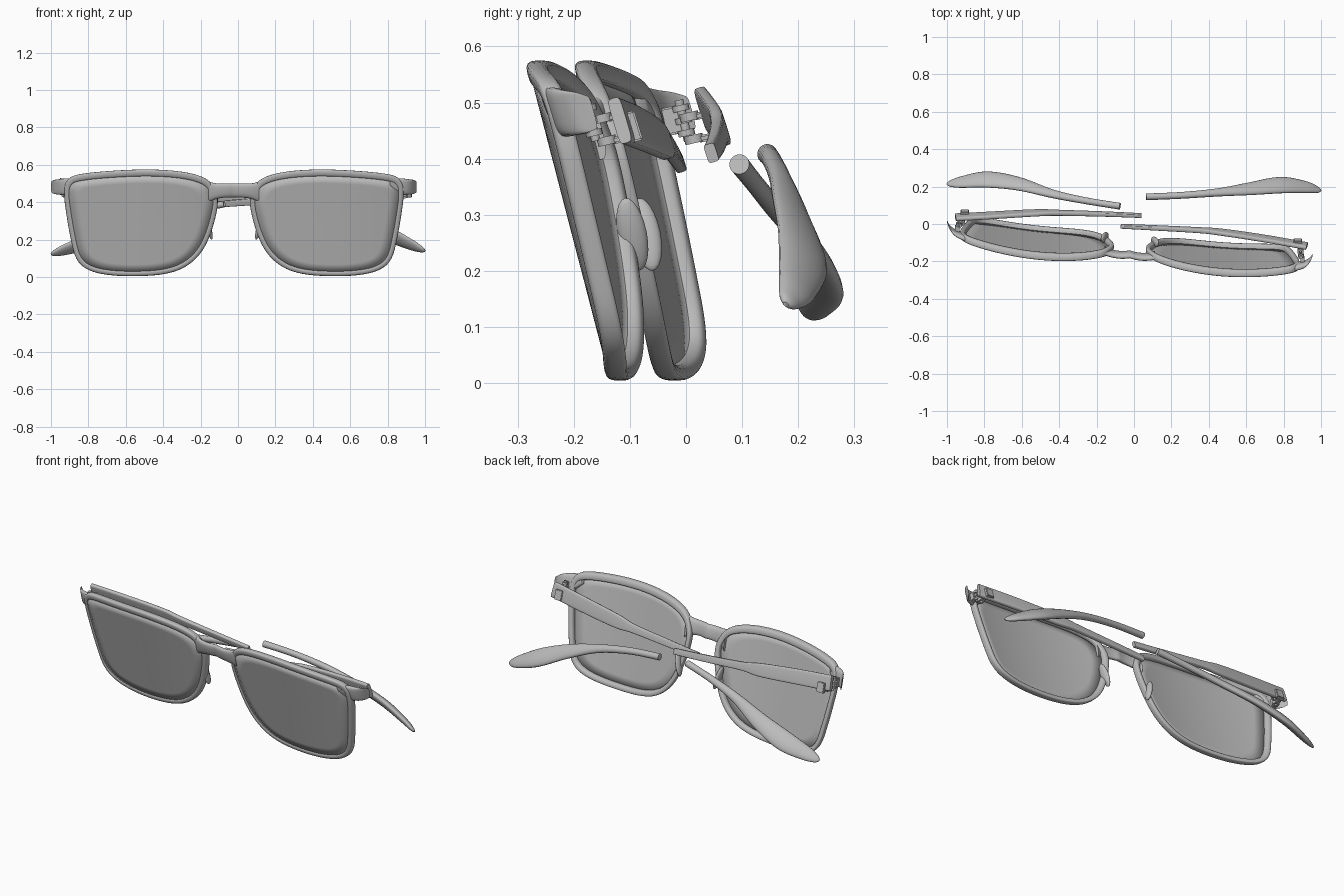
import bpy, bmesh, math
from mathutils import Vector, Matrix

if "Cube" in bpy.data.objects:
    bpy.data.objects.remove(bpy.data.objects["Cube"])

grey = bpy.data.materials.new("plain grey")
grey.use_nodes = True
grey.diffuse_color = (0.5, 0.5, 0.5, 1)
grey.node_tree.nodes["Principled BSDF"].inputs["Base Color"].default_value = grey.diffuse_color

MID = -0.022


def finish(name, bm, angle=40):
    bmesh.ops.recalc_face_normals(bm, faces=bm.faces)
    mesh = bpy.data.meshes.new(name)
    bm.to_mesh(mesh)
    bm.free()
    mesh.materials.append(grey)
    obj = bpy.data.objects.new(name, mesh)
    bpy.context.collection.objects.link(obj)
    bpy.ops.object.select_all(action='DESELECT')
    obj.select_set(True)
    bpy.context.view_layer.objects.active = obj
    bpy.ops.object.shade_smooth_by_angle(angle=math.radians(angle))
    return obj


def smooth(points, steps, closed=False):
    """Catmull-Rom interpolation of tuples of any length."""
    pts = [Vector(p) for p in points]
    n = len(pts)
    pick = (lambda i: pts[i % n]) if closed else (lambda i: pts[max(0, min(n - 1, i))])
    out = []
    for i in range(n if closed else n - 1):
        a, b, c, d = (pick(i + k) for k in (-1, 0, 1, 2))
        for j in range(steps):
            t = j / steps
            out.append((2 * b + (c - a) * t + (2 * a - 5 * b + 4 * c - d) * t ** 2
                        + (3 * b - a - 3 * c + d) * t ** 3) / 2)
    return out if closed else out + [pts[-1]]


def loft(name, rings, closed=False, angle=40):
    bm = bmesh.new()
    rows = [[bm.verts.new(p) for p in ring] for ring in rings]
    pairs = list(zip(rows, rows[1:])) + ([(rows[-1], rows[0])] if closed else [])
    for r, q in pairs:
        for i in range(len(r)):
            k = (i + 1) % len(r)
            bm.faces.new((r[i], r[k], q[k], q[i]))
    if not closed:
        bm.faces.new(rows[0])
        bm.faces.new(rows[-1])
    return finish(name, bm, angle)


def oval(center, a, b, power=1.0, count=20):
    """Superellipse ring about center with half axes a and b."""
    ring = []
    for i in range(count):
        t = 2 * math.pi * i / count
        c, s = math.cos(t), math.sin(t)
        ring.append(center + a * math.copysign(abs(c) ** power, c)
                    + b * math.copysign(abs(s) ** power, s))
    return ring


def bar(name, stations, broad, power, steps=8):
    """Sweep along stations of x, y, z, half width, half thickness."""
    data = smooth(stations, steps)
    rings = []
    for i, st in enumerate(data):
        p, q = data[max(0, i - 1)], data[min(len(data) - 1, i + 1)]
        tangent = (Vector(q[:3]) - Vector(p[:3])).normalized()
        a = Vector(broad)
        a = (a - tangent * a.dot(tangent)).normalized()
        rings.append(oval(Vector(st[:3]), a * st[3], tangent.cross(a) * st[4], power))
    return loft(name, rings, angle=50)


def box(name, center, size, tilt=0):
    bm = bmesh.new()
    bmesh.ops.create_cube(bm, size=1)
    bmesh.ops.scale(bm, vec=size, verts=bm.verts)
    bmesh.ops.bevel(bm, geom=bm.edges[:], offset=0.003, segments=2, affect='EDGES')
    bmesh.ops.transform(bm, matrix=Matrix.Translation(center) @ Matrix.Rotation(tilt, 4, 'X'), verts=bm.verts)
    return finish(name, bm)


def barrel(name, center, radius, height, hole=0, tilt=0.23):
    place = Matrix.Translation(center) @ Matrix.Rotation(tilt, 4, 'X')
    h = height / 2
    inner = hole or 0.001
    rings = []
    for i in range(20):
        t = 2 * math.pi * i / 20
        rings.append([place @ Vector((r * math.cos(t), r * math.sin(t), z))
                      for r, z in ((inner, -h), (radius, -h), (radius, h), (inner, h))])
    return loft(name, rings, closed=True)


def front(s, u, z, depth=0.0):
    """Point on the curved, leaning front; u runs outward from the bridge."""
    x = MID + s * u
    y = -0.09 * x - 0.09 + 0.28 * (u - 0.48) ** 2 - 0.26 * z
    return Vector((x, y + depth, z))


# Outline of one lens, as outward distance and height
outline = smooth([(.872, .49), (.82, .515), (.65, .533), (.45, .54), (.28, .528), (.17, .498),
                  (.125, .45), (.112, .38), (.148, .24), (.2, .14), (.275, .075), (.37, .042),
                  (.5, .03), (.65, .034), (.76, .058), (.82, .11), (.85, .22), (.874, .36),
                  (.882, .44)], 5, True)

for s, side in ((1, "left"), (-1, "right")):
    # Rim: rounded section swept round the lens, thicker at the top
    rings = []
    for i, p in enumerate(outline):
        t = (outline[(i + 1) % len(outline)] - outline[i - 1]).normalized()
        out = Vector((t.y, -t.x))
        width = 0.022 + 0.01 * max(0, out.y)
        ring = []
        for q in oval(Vector((width / 2, 0.019, 0)), Vector((width / 2 + .003, 0, 0)),
                      Vector((0, 0.02, 0)), 0.6, 16):
            c = p + out * q.x
            ring.append(front(s, c.x, c.y, q.y))
        rings.append(ring)
    loft(side + "_rim", rings, closed=True, angle=60)

    # Lens: shrinking rings across the curved front
    bm = bmesh.new()
    hub = Vector((0.5, 0.29))
    rows = [[bm.verts.new(front(s, *(hub + (p - hub) * k), 0.01)) for p in outline]
            for k in (1, .85, .7, .55, .4, .25, .1)]
    for r, q in zip(rows, rows[1:]):
        for i in range(len(r)):
            bm.faces.new((r[i - 1], r[i], q[i], q[i - 1]))
    bm.faces.new(rows[-1])
    lens = finish(side + "_lens", bm)
    solid = lens.modifiers.new("thickness", 'SOLIDIFY')
    solid.thickness = 0.012
    solid.offset = 0

    # Corner of the front, wrapping back to the hinge
    rings = []
    for u, z, d, half, thick in smooth([(.84, .503, .018, .02, .016), (.89, .485, .02, .042, .018),
                                        (.935, .482, .025, .041, .017), (.962, .482, .042, .037, .013),
                                        (.974, .482, .062, .03, .007)], 5):
        rings.append(oval(front(s, u, z, d), Vector((0, -.26 * half, half)),
                          Vector((s * thick * .4, thick, 0)), 0.6))
    loft(side + "_corner", rings, angle=50)

    # Nose pad
    bm = bmesh.new()
    bmesh.ops.create_uvsphere(bm, u_segments=20, v_segments=12, radius=1)
    pad = (Matrix.Translation(front(s, .135, .265, .04)) @ Matrix.Rotation(.2, 4, 'X')
           @ Matrix.Rotation(s * .25, 4, 'Y') @ Matrix.Diagonal((.014, .026, .068, 1)))
    bmesh.ops.transform(bm, matrix=pad, verts=bm.verts)
    finish(side + "_nose_pad", bm)

    # Front half of the hinge: pin, knuckles and mount
    pin = front(s, .915, .468, .07)
    barrel(side + "_hinge_pin", pin, .008, .075)
    for dz in (-.022, 0, .022):
        barrel(side + "_front_knuckle", pin + Vector((0, -.23 * dz, dz)), .015, .011)
    box(side + "_front_mount", pin + Vector((s * .008, -.02, 0)), (.022, .035, .05), .23)

# Bridge, arched forward between the lenses
rings = []
for t in [i / 10 for i in range(-10, 11)]:
    u = abs(t) * 0.135
    p = front(math.copysign(1, t), u, .463 - .008 * t * t, .018 - .036 * (1 - t * t))
    half = .037 + .02 * t ** 4
    rings.append(oval(p, Vector((0, -.26 * half, half)), Vector((0, .017, 0)), 0.75))
loft("bridge", rings, angle=50)

# Folded temple arms: broad at the hinge, slim toward the far end
broad = (0, .3, -.95)
bar("right_temple", [(-.955, .036, .487, .042, .012), (-.75, .047, .474, .041, .012),
                     (-.52, .06, .457, .036, .012), (-.4, .06, .448, .023, .012),
                     (-.15, .053, .425, .019, .011), (.04, .045, .41, .017, .01)], broad, .4)
bar("left_temple", [(.925, -.118, .468, .042, .012), (.7, -.078, .452, .041, .012),
                    (.47, -.044, .434, .036, .012), (.35, -.033, .424, .023, .012),
                    (.1, -.02, .405, .019, .011), (-.07, -.012, .392, .017, .01)], broad, .4)

# Temple halves of the hinges
for side, s, x, y, z in (("right", -1, -.92, .01, .455), ("left", 1, .89, -.145, .452)):
    for dz in (-.02, .02):
        ring = Vector((x, y - .2 * dz, z + dz))
        barrel(side + "_temple_ring", ring, .017, .015, .007)
        box(side + "_ring_arm", ring + Vector((0, .02, .002)), (.022, .026, .013), .2)
    box(side + "_hinge_block", (x - s * .015, y + .05, z + .005), (.045, .022, .055), .3)

# Detached ear tips: round rod widening to a flat slanted paddle
slant = (0, .72, -.7)
bar("right_ear_tip", [(-.075, .095, .39, .018, .018), (-.25, .123, .355, .019, .017),
                      (-.43, .16, .31, .026, .018), (-.62, .215, .248, .045, .02),
                      (-.79, .238, .19, .055, .021), (-.92, .225, .148, .04, .017),
                      (-.98, .217, .128, .022, .011), (-1, .214, .122, .006, .004)], slant, 1)
bar("left_ear_tip", [(.065, .145, .408, .018, .018), (.25, .153, .397, .019, .017),
                     (.44, .168, .365, .024, .018), (.62, .188, .308, .042, .02),
                     (.79, .208, .235, .055, .021), (.92, .198, .175, .04, .017),
                     (.98, .184, .148, .022, .011), (1, .178, .14, .006, .004)], slant, 1)
